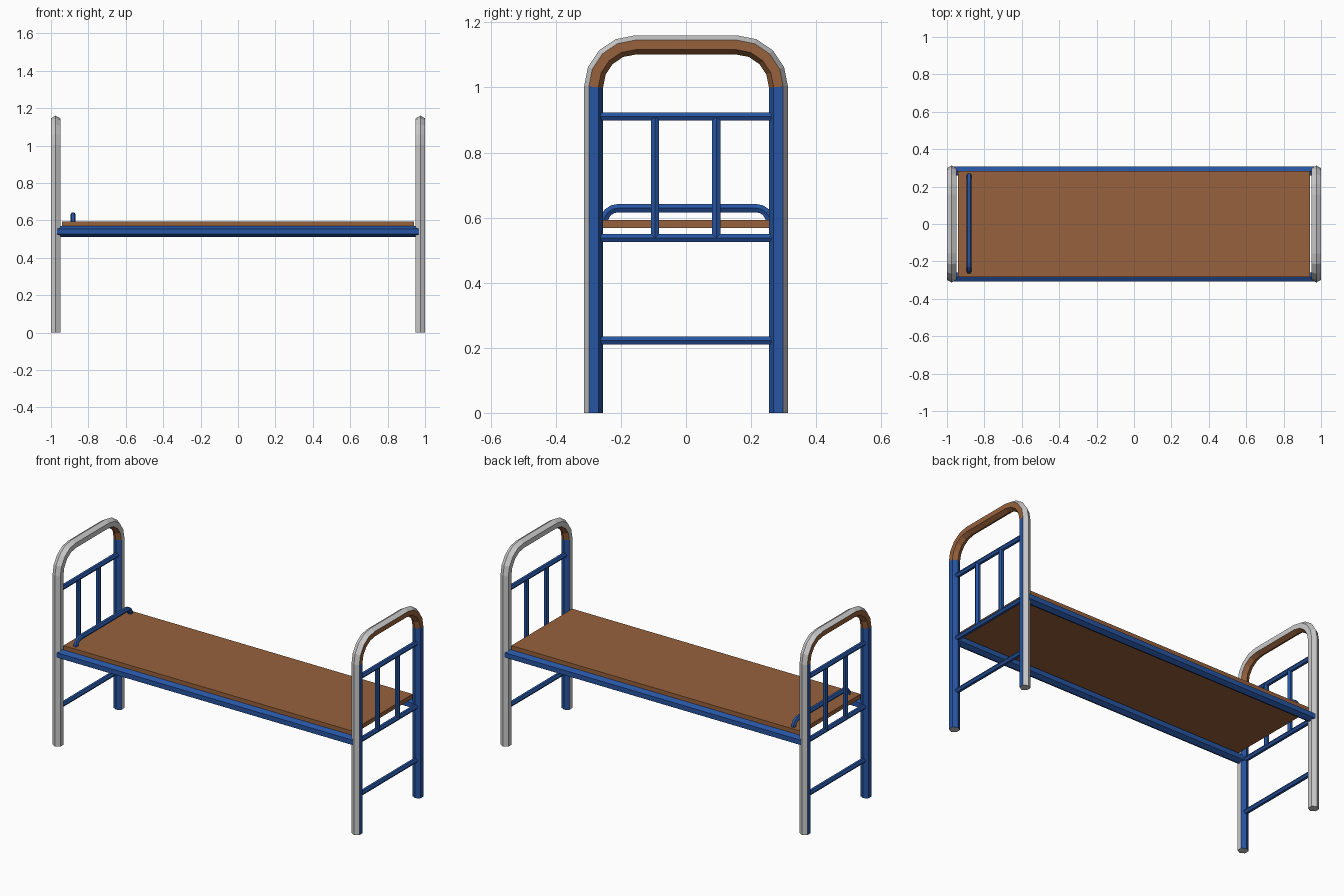
import bpy, bmesh, math
from mathutils import Vector

if "Cube" in bpy.data.objects:
    bpy.data.objects.remove(bpy.data.objects["Cube"])


def material(name, rgb):
    m = bpy.data.materials.new(name)
    m.diffuse_color = (*rgb, 1)
    m.use_nodes = True
    m.node_tree.nodes["Principled BSDF"].inputs["Base Color"].default_value = m.diffuse_color
    return m


grey = material("grey_metal", (0.8, 0.8, 0.8))
blue = material("blue_paint", (0.02, 0.09, 0.36))
brown = material("brown_wood", (0.31, 0.12, 0.045))
X, Y = Vector((1, 0, 0)), Vector((0, 1, 0))


def finish(bm, name, mats):
    bmesh.ops.recalc_face_normals(bm, faces=bm.faces)
    me = bpy.data.meshes.new(name)
    bm.to_mesh(me)
    bm.free()
    for m in mats:
        me.materials.append(m)
    ob = bpy.data.objects.new(name, me)
    bpy.context.collection.objects.link(ob)
    return ob


def tube(name, path, r, normal=X, turn=0, mats=(blue,), pick=None):
    """Six-sided mitred tube along a planar path; normal is the plane's normal."""
    pts = [Vector(p) for p in path]
    dirs = [(b - a).normalized() for a, b in zip(pts, pts[1:])]
    bm = bmesh.new()
    rings = []
    for i, p in enumerate(pts):
        d0, d1 = dirs[max(i - 1, 0)], dirs[min(i, len(dirs) - 1)]
        t = (d0 + d1).normalized()
        side = t.cross(normal) / t.dot(d0)
        angles = [math.radians(turn + 60 * k) for k in range(6)]
        rings.append([bm.verts.new(p + r * (math.cos(a) * normal + math.sin(a) * side))
                      for a in angles])
    for a, b in zip(rings, rings[1:]):
        for k in range(6):
            j = (k + 1) % 6
            f = bm.faces.new((a[k], a[j], b[j], b[k]))
            if pick:
                f.material_index = pick(round(turn + 30 + 60 * k) % 360,
                                        f.calc_center_median().z)
    bm.faces.new(rings[0])
    bm.faces.new(rings[-1])
    return finish(bm, name, mats)


def arch(x, half, base, top, rad, steps):
    """Upside-down U in the y-z plane."""
    right = []
    for i in range(steps + 1):
        a = math.radians(90 * i / steps)
        right.append((x, half - rad + rad * math.cos(a), top - rad + rad * math.sin(a)))
    right = [(x, half, base)] + right
    return [(px, -py, pz) for px, py, pz in right] + right[::-1]


LEG_Y, LEG_X, RAIL_Z = 0.284, 0.975, 0.54

for s, end in ((-1, "head"), (1, "foot")):
    x = s * LEG_X
    outer_flat = 0 if s > 0 else 180

    # inner sides and the outward flat are painted, the rest stays bare metal
    def pick(angle, z, flat=outer_flat):
        if angle in (60, 120, flat):
            return 2 if z > 1.0 else 1
        return 0

    # bent leg frame
    tube(end + "_frame", arch(x, LEG_Y, 0, 1.131, 0.129, 4), 0.029,
         turn=30, mats=(grey, blue, brown), pick=pick)
    # cross bars
    for label, z in (("lower", 0.222), ("middle", 0.537), ("upper", 0.911)):
        tube(f"{end}_{label}_bar", [(x, -0.275, z), (x, 0.275, z)], 0.0145)
    # upright spindles
    for i, y in enumerate((-0.095, 0.093)):
        tube(f"{end}_spindle_{i + 1}", [(x, y, 0.537), (x, y, 0.911)], 0.0145)

# long side rails
for s, label in ((-1, "front"), (1, "back")):
    y = s * LEG_Y
    tube(label + "_side_rail", [(-LEG_X, y, RAIL_Z), (LEG_X, y, RAIL_Z)], 0.0285,
         normal=Y, turn=30)

# pillow stop bar
stop = [(x, y + 0.003, z) for x, y, z in arch(-0.882, 0.255, 0.575, 0.629, 0.042, 4)]
tube("pillow_stop", stop, 0.0145)

# bed board
bm = bmesh.new()
bmesh.ops.create_cube(bm, size=1)
bmesh.ops.scale(bm, vec=(1.88, 0.568, 0.025), verts=bm.verts)
bmesh.ops.translate(bm, vec=(0, 0, 0.581), verts=bm.verts)
finish(bm, "bed_board", (brown,))
